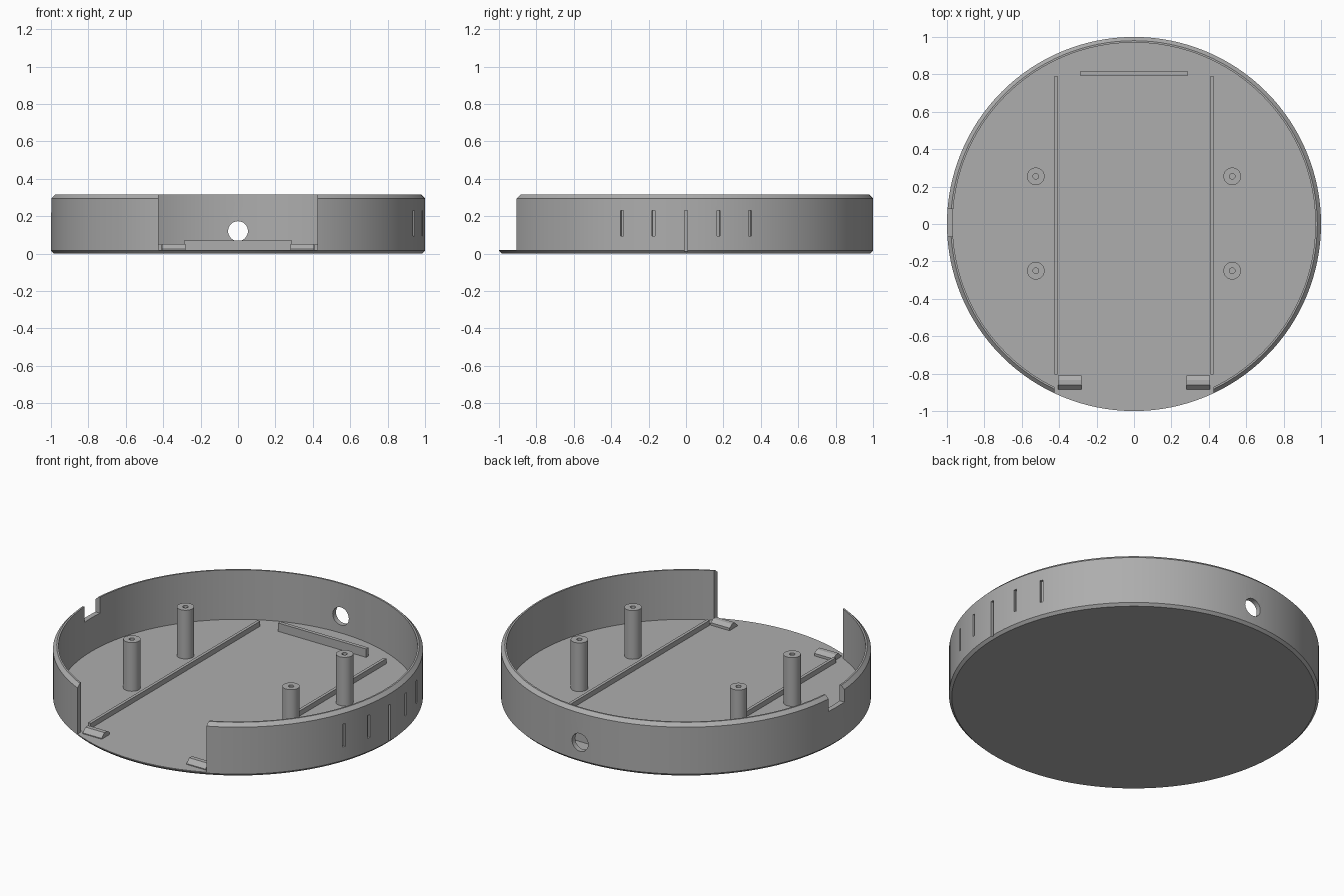
import bpy, bmesh, math
from mathutils import Matrix, Vector

cube = bpy.data.objects.get("Cube")
if cube:
    bpy.data.objects.remove(cube, do_unlink=True)

grey = bpy.data.materials.new("plain grey")
grey.use_nodes = True
colour = (0.42, 0.42, 0.42, 1)
grey.diffuse_color = colour
grey.node_tree.nodes["Principled BSDF"].inputs["Base Color"].default_value = colour

FLOOR, TOP = 0.02, 0.315


def make(name, bm):
    bmesh.ops.recalc_face_normals(bm, faces=bm.faces)
    mesh = bpy.data.meshes.new(name)
    bm.to_mesh(mesh)
    bm.free()
    mesh.materials.append(grey)
    ob = bpy.data.objects.new(name, mesh)
    bpy.context.collection.objects.link(ob)
    return ob


def box(name, low, high, turn=0):
    """Box between two corners, then turned about the vertical axis."""
    low, high = Vector(low), Vector(high)
    bm = bmesh.new()
    bmesh.ops.create_cube(bm, size=1, matrix=Matrix.Rotation(turn, 4, 'Z')
                          @ Matrix.Translation((low + high) / 2)
                          @ Matrix.Diagonal((high - low).to_4d()))
    return make(name, bm)


def lathe(name, profile, steps, centre=(0, 0, 0)):
    """Solid of revolution from (radius, height) points."""
    bm = bmesh.new()
    verts = [bm.verts.new((r, 0, z)) for r, z in profile]
    edges = [bm.edges.new(pair) for pair in zip(verts, verts[1:])]
    bmesh.ops.spin(bm, geom=verts + edges, cent=(0, 0, 0), axis=(0, 0, 1),
                   angle=math.tau, steps=steps)
    bmesh.ops.remove_doubles(bm, verts=bm.verts, dist=1e-4)
    bmesh.ops.translate(bm, verts=bm.verts, vec=centre)
    return make(name, bm)


def cut(target, cutter):
    bpy.context.view_layer.objects.active = target
    mod = target.modifiers.new("cut", 'BOOLEAN')
    mod.operation, mod.solver, mod.object = 'DIFFERENCE', 'EXACT', cutter
    bpy.ops.object.modifier_apply(modifier=mod.name)
    bpy.data.objects.remove(cutter, do_unlink=True)


def smooth(ob):
    bpy.ops.object.select_all(action='DESELECT')
    ob.select_set(True)
    bpy.context.view_layer.objects.active = ob
    bpy.ops.object.shade_smooth_by_angle(angle=math.radians(25))


# Round tray: floor and chamfered wall in one solid
tray = lathe("round_tray", [(0, 0), (0.985, 0), (1, 0.015), (1, TOP - 0.02),
                            (0.98, TOP), (0.97, TOP), (0.97, FLOOR), (0, FLOOR)], 128)

# Wide front opening and small side notch
cut(tray, box("front_opening", (-0.425, -1.2, FLOOR), (0.425, -0.6, 0.5)))
cut(tray, box("side_notch", (-1.2, -0.067, 0.22), (-0.9, 0.08, 0.5)))

# Round cable hole through the back wall
bm = bmesh.new()
bmesh.ops.create_cone(bm, cap_ends=True, segments=40, radius1=0.053, radius2=0.053, depth=0.4,
                      matrix=Matrix.Translation((0, 1, 0.12)) @ Matrix.Rotation(math.pi / 2, 4, 'X'))
cut(tray, make("cable_hole", bm))

# Shallow grooves on the outside, the middle one longer
for i in range(-2, 3):
    bottom = 0.012 if i == 0 else 0.095
    cut(tray, box("groove", (0.985, -0.009, bottom), (1.1, 0.009, 0.23), math.radians(10 * i)))
smooth(tray)

# Hollow screw posts
for x in (-0.525, 0.525):
    for y in (-0.25, 0.255):
        post = lathe("screw_post", [(0, 0.01), (0.047, 0.01), (0.047, 0.31), (0.015, 0.31),
                                    (0.015, 0.08), (0, 0.08)], 32, (x, y, 0))
        smooth(post)

# Long rails and front clips on both sides
for side, label in ((-1, "right"), (1, "left")):
    box(label + "_rail", (side * 0.417 - 0.009, -0.805, 0.01), (side * 0.417 + 0.009, 0.79, 0.05))
    bm = bmesh.new()
    profile = [(-0.81, 0.01), (-0.81, 0.035), (-0.835, 0.05), (-0.86, 0.05), (-0.885, 0.025), (-0.885, 0.01)]
    face = bm.faces.new([bm.verts.new((side * 0.28, y, z)) for y, z in profile])
    side_geom = bmesh.ops.extrude_face_region(bm, geom=[face])["geom"]
    bmesh.ops.translate(bm, vec=(side * 0.125, 0, 0),
                        verts=[g for g in side_geom if isinstance(g, bmesh.types.BMVert)])
    make(label + "_front_clip", bm)

# Low stop bar near the back
box("back_stop", (-0.29, 0.793, 0.01), (0.29, 0.815, 0.07))
